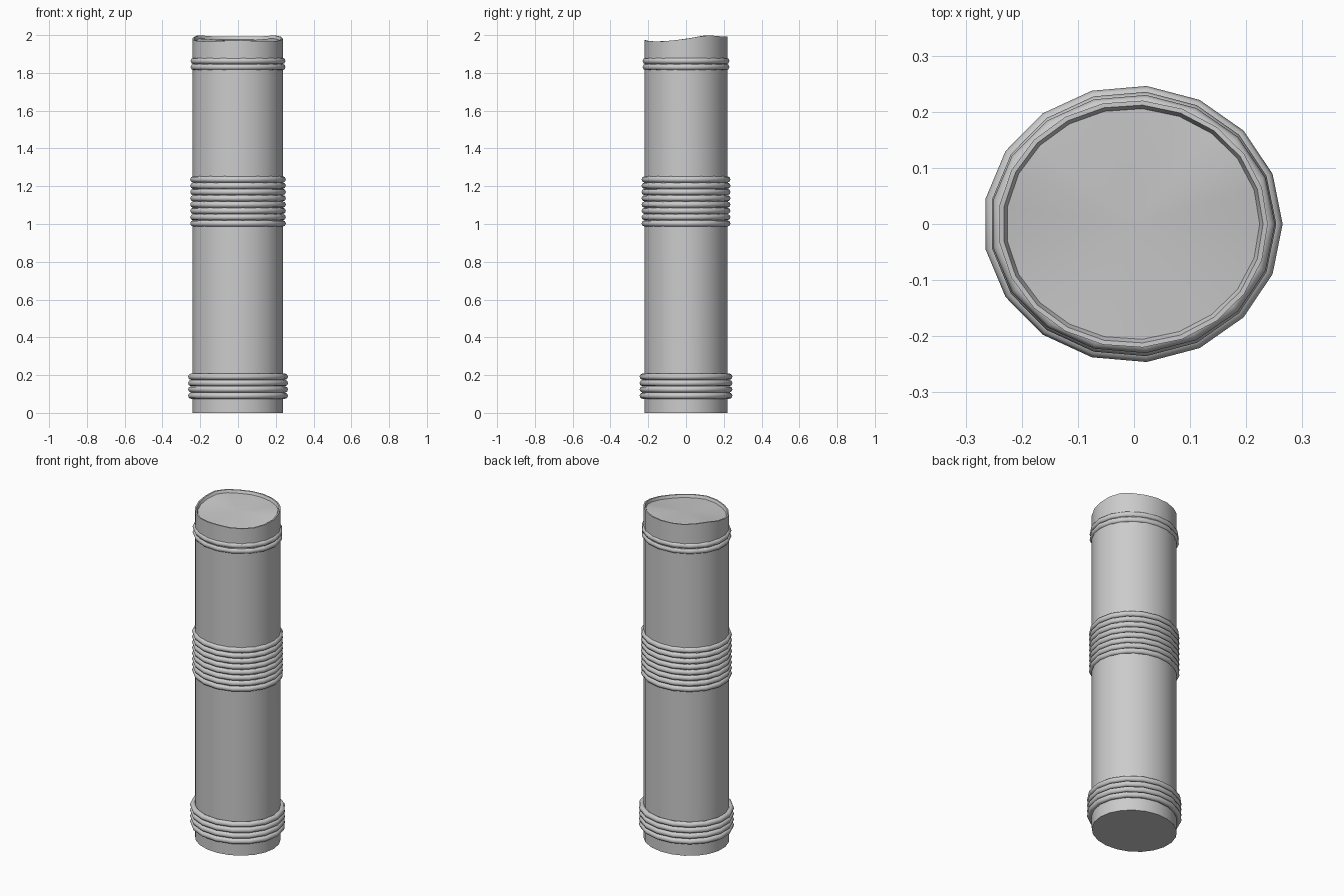
import bpy, bmesh
from math import sin, cos, pi

if "Cube" in bpy.data.objects:
    bpy.data.objects.remove(bpy.data.objects["Cube"])

CX = -0.002  # odd-sided rings are slightly off-centre

# worn rim heights every 30 degrees, counter-clockwise from +x
RIM = [1.98, 2.0, 1.992, 1.992, 1.992, 2.0, 1.98, 1.967, 1.967, 1.974, 1.967, 1.967]


def rim_z(a):
    t = a / (2 * pi) * 12
    i = int(t) % 12
    f = t - int(t)
    return RIM[i] * (1 - f) + RIM[(i + 1) % 12] * f


def finish(name, bm, angle):
    bmesh.ops.recalc_face_normals(bm, faces=bm.faces[:])
    me = bpy.data.meshes.new(name)
    bm.to_mesh(me)
    bm.free()
    ob = bpy.data.objects.new(name, me)
    bpy.context.collection.objects.link(ob)
    bpy.ops.object.select_all(action='DESELECT')
    ob.select_set(True)
    bpy.context.view_layer.objects.active = ob
    bpy.ops.object.shade_smooth_by_angle(angle=angle)
    return ob


def loop(bm, n, rx, ry, zf):
    return [bm.verts.new((CX + rx * cos(2 * pi * i / n), ry * sin(2 * pi * i / n),
                          zf(2 * pi * i / n))) for i in range(n)]


def bridge(bm, a, b):
    n = len(a)
    for i in range(n):
        j = (i + 1) % n
        bm.faces.new((a[i], a[j], b[j], b[i]))


# oval shaft with uneven rim and shallow sunken cap
bm = bmesh.new()
n = 21
loops = [loop(bm, n, 0.2405, 0.2205, lambda a: 0.0),
         loop(bm, n, 0.2405, 0.2205, rim_z),
         loop(bm, n, 0.232, 0.2125, rim_z),
         loop(bm, n, 0.226, 0.206, lambda a: rim_z(a) - 0.016)]
for a, b in zip(loops, loops[1:]):
    bridge(bm, a, b)
bm.faces.new(loops[0])
centre = bm.verts.new((CX, 0, 1.967))
for i in range(n):
    bm.faces.new((loops[-1][i], loops[-1][(i + 1) % n], centre))
finish("shaft", bm, 0.6)


# groups of rounded bands around the shaft
def bands(name, rx, ry, z0, count, step, minor=0.0168, sides=8):
    bm = bmesh.new()
    for k in range(count):
        z = z0 + k * step
        rings = []
        for s in range(sides):
            t = 2 * pi * s / sides
            d = minor * (cos(t) - 1)
            rings.append(loop(bm, 17, rx + d, ry + d, lambda a: z + minor * sin(t)))
        for s in range(sides):
            bridge(bm, rings[s], rings[(s + 1) % sides])
    finish(name, bm, 0.9)


bands("lower_bands", 0.267, 0.247, 0.091, 4, 0.0335)
bands("middle_bands", 0.2555, 0.2365, 1.003, 8, 0.0333)
bands("upper_bands", 0.2535, 0.231, 1.831, 2, 0.0325)
